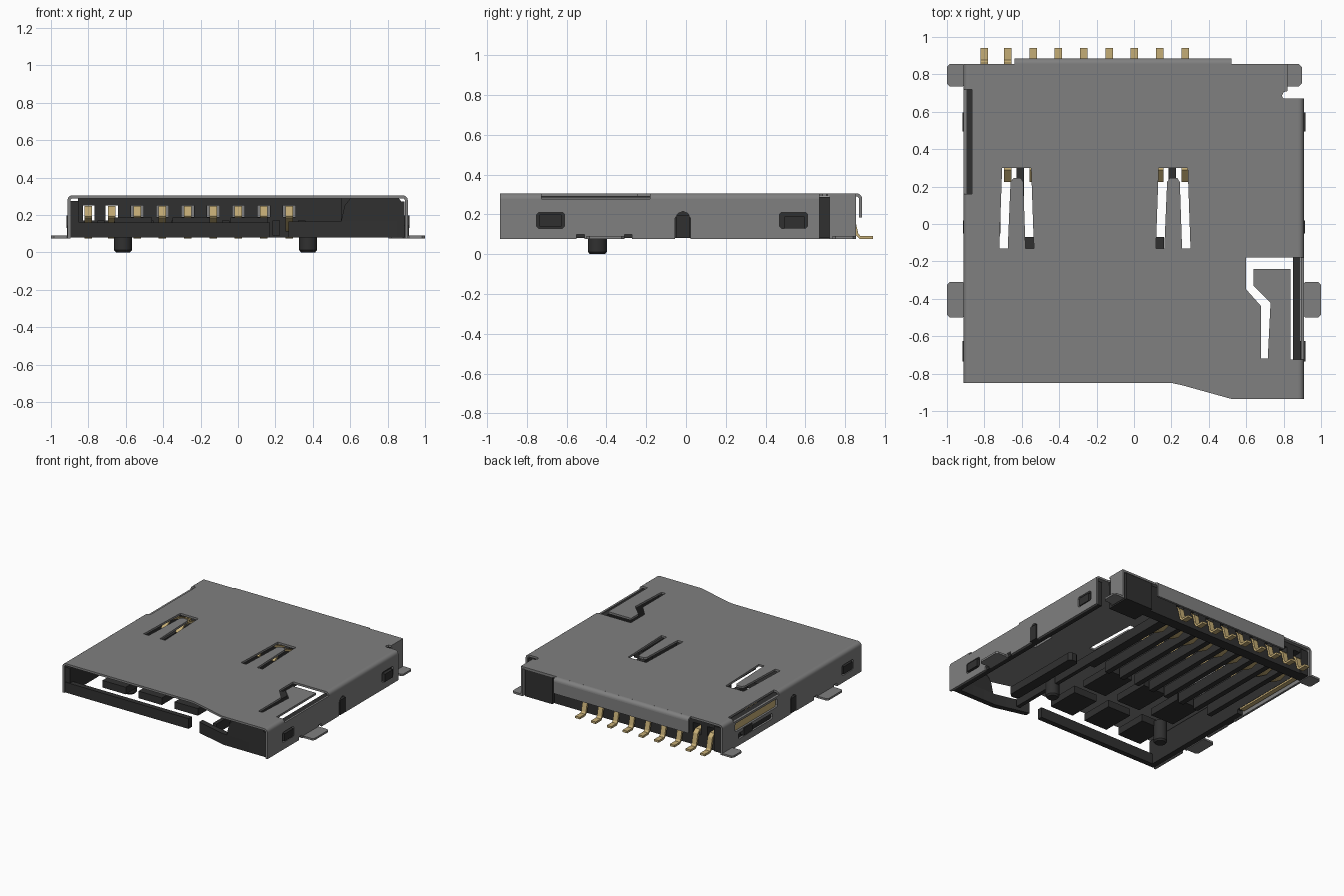
import bpy, bmesh, math
from mathutils import Vector

if "Cube" in bpy.data.objects:
    bpy.data.objects.remove(bpy.data.objects["Cube"], do_unlink=True)

parts = []


def material(name, rgb, rough=0.6):
    m = bpy.data.materials.new(name)
    m.use_nodes = True
    m.diffuse_color = (*rgb, 1)
    m.roughness = rough
    b = m.node_tree.nodes.get("Principled BSDF")
    b.inputs["Base Color"].default_value = (*rgb, 1)
    b.inputs["Roughness"].default_value = rough
    return m


STEEL = material("grey steel", (0.215, 0.215, 0.215))
BLACK = material("black plastic", (0.03, 0.03, 0.03))
GOLD = material("gold contact", (0.56, 0.42, 0.18))


def add_mesh(name, bm, mat):
    me = bpy.data.meshes.new(name)
    bm.to_mesh(me)
    bm.free()
    me.materials.append(mat)
    ob = bpy.data.objects.new(name, me)
    bpy.context.collection.objects.link(ob)
    parts.append(ob)
    return ob


def slab(name, loops, lo, hi, axis, mat):
    """Extrude a flat outline with holes from lo to hi along an axis."""
    cu = bpy.data.curves.new(name, 'CURVE')
    cu.dimensions, cu.fill_mode, cu.extrude = '2D', 'BOTH', (hi - lo) / 2
    for loop in loops:
        sp = cu.splines.new('POLY')
        sp.points.add(len(loop) - 1)
        for p, (u, v) in zip(sp.points, loop):
            p.co = (u, v, 0, 1)
        sp.use_cyclic_u = True
    tmp = bpy.data.objects.new(name + "_outline", cu)
    bpy.context.collection.objects.link(tmp)
    bpy.context.view_layer.update()
    dg = bpy.context.evaluated_depsgraph_get()
    me = bpy.data.meshes.new_from_object(tmp.evaluated_get(dg))
    bm = bmesh.new()
    bm.from_mesh(me)
    bpy.data.objects.remove(tmp, do_unlink=True)
    bpy.data.curves.remove(cu)
    bpy.data.meshes.remove(me)
    mid = (lo + hi) / 2
    for v in bm.verts:
        a, b, w = v.co.x, v.co.y, v.co.z + mid
        v.co = {'X': (w, a, b), 'Y': (a, w, b), 'Z': (a, b, w)}[axis]
    bmesh.ops.remove_doubles(bm, verts=bm.verts, dist=1e-5)
    bmesh.ops.recalc_face_normals(bm, faces=bm.faces)
    return add_mesh(name, bm, mat)


def rect(u0, u1, v0, v1, c=0):
    """Rectangle outline, with cut corners if c is given."""
    if not c:
        return [(u0, v0), (u1, v0), (u1, v1), (u0, v1)]
    return [(u0 + c, v0), (u1 - c, v0), (u1, v0 + c), (u1, v1 - c),
            (u1 - c, v1), (u0 + c, v1), (u0, v1 - c), (u0, v0 + c)]


def box(name, x0, x1, y0, y1, z0, z1, mat, c=0):
    return slab(name, [rect(x0, x1, y0, y1, c)], z0, z1, 'Z', mat)


def bend(name, cu, sign, lo, hi, axis):
    """Quarter-round fold between the top plate and a wall."""
    cv = 0.277
    arc = [i * math.pi / 12 for i in range(7)]
    ring = [(cu + sign * 0.028 * math.cos(a), cv + 0.028 * math.sin(a)) for a in arc]
    ring += [(cu + sign * 0.012 * math.cos(a), cv + 0.012 * math.sin(a)) for a in arc[::-1]]
    slab(name, [ring], lo, hi, axis, STEEL)


def ribbon(path, t):
    """Thicken an open path into a closed outline."""
    pts = [Vector(p) for p in path]
    a, b = [], []
    for i, p in enumerate(pts):
        d = (pts[min(i + 1, len(pts) - 1)] - pts[max(i - 1, 0)]).normalized()
        n = Vector((-d.y, d.x)) * t / 2
        a.append(tuple(p + n))
        b.append(tuple(p - n))
    return a + b[::-1]


# Top plate: outline with the side spring cut-outs, plus two U-shaped slots
plate = [(-0.884, -0.85), (0.2, -0.85), (0.25, -0.86), (0.52, -0.935), (0.88, -0.935),
         (0.88, -0.725), (0.838, -0.725), (0.838, -0.24), (0.64, -0.24), (0.64, -0.33),
         (0.73, -0.42), (0.715, -0.72), (0.68, -0.72), (0.68, -0.44), (0.60, -0.35),
         (0.60, -0.18), (0.88, -0.18), (0.88, 0.67), (0.80, 0.67), (0.79, 0.685),
         (0.80, 0.705), (0.82, 0.71), (0.82, 0.855), (0.52, 0.855), (0.52, 0.858),
         (-0.64, 0.858), (-0.64, 0.855), (-0.884, 0.855), (-0.884, 0.72),
         (-0.865, 0.72), (-0.865, 0.16), (-0.884, 0.16)]
u_slot = [(-0.705, 0.30), (-0.55, 0.30), (-0.535, -0.13), (-0.58, -0.13), (-0.592, 0.225),
          (-0.605, 0.245), (-0.645, 0.245), (-0.66, 0.225), (-0.675, -0.13), (-0.72, -0.13)]
slab("top_plate", [plate, u_slot, [(x + 0.837, y) for x, y in u_slot]],
     0.289, 0.305, 'Z', STEEL)

# Folded edges
bend("right_front_fold", 0.88, 1, -0.935, -0.725, 'Y')
bend("right_fold", 0.88, 1, -0.18, 0.67, 'Y')
bend("left_fold", -0.884, -1, -0.85, 0.16, 'Y')
bend("left_back_fold", -0.884, -1, 0.72, 0.855, 'Y')
bend("back_fold", 0.857, 1, -0.64, 0.52, 'X')


# Side walls with latch windows, an arched slot and notches beside the tab
def wall(y0, y1):
    return [(y0, 0.075), (-0.55, 0.075), (-0.55, 0.10), (-0.51, 0.10), (-0.51, 0.075),
            (-0.31, 0.075), (-0.31, 0.10), (-0.27, 0.10), (-0.27, 0.075),
            (-0.055, 0.075), (-0.055, 0.18), (-0.04, 0.205), (-0.015, 0.215),
            (0.01, 0.205), (0.022, 0.18), (0.022, 0.075), (y1, 0.075),
            (y1, 0.277), (y0, 0.277)]


window = rect(-0.75, -0.61, 0.13, 0.21, 0.01)
slab("right_wall", [wall(-0.935, 0.67), window, rect(0.47, 0.61, 0.13, 0.21, 0.01)],
     0.892, 0.908, 'X', STEEL)
slab("left_wall", [wall(-0.85, 0.855), window, rect(0.18, 0.70, 0.195, 0.26, 0.01),
                   rect(0.24, 0.66, 0.125, 0.17, 0.01)], -0.912, -0.896, 'X', STEEL)
slab("right_back_wall", [rect(0.72, 0.855, 0.075, 0.29)], 0.804, 0.82, 'X', STEEL)
slab("back_flap", [rect(-0.64, 0.52, 0.185, 0.277)], 0.869, 0.885, 'Y', STEEL)

# Solder tabs
box("right_tab", 0.9, 1.0, -0.50, -0.31, 0.075, 0.09, STEEL, 0.015)
box("left_tab", -1.0, -0.9, -0.50, -0.31, 0.075, 0.09, STEEL, 0.015)
box("left_back_tab", -1.0, -0.9, 0.735, 0.855, 0.075, 0.09, STEEL, 0.015)
box("right_back_tab", 0.805, 0.897, 0.735, 0.855, 0.075, 0.09, STEEL, 0.015)

# Plastic frame: side rails, latch bumps and slot keys
box("right_rail", 0.85, 0.891, -0.925, 0.66, 0.08, 0.272, BLACK)
box("left_rail", -0.895, -0.85, -0.845, 0.12, 0.08, 0.275, BLACK)
box("left_back_rail", -0.895, -0.83, 0.75, 0.84, 0.08, 0.275, BLACK)
box("right_back_block", 0.55, 0.786, 0.665, 0.853, 0.08, 0.288, BLACK)
for side, s in (("right", 1), ("left", -1)):
    for i, (y, half, z0, z1, reach) in enumerate([(-0.68, 0.055, 0.14, 0.198, 0.916),
                                                  (0.545, 0.05, 0.13, 0.19, 0.916),
                                                  (-0.016, 0.034, 0.08, 0.195, 0.913)]):
        x0, x1 = sorted((s * 0.885, s * reach))
        box("%s_latch_bump_%d" % (side, i), x0, x1, y - half, y + half, z0, z1, BLACK)

# Front frame, split by a narrow gap
box("front_strip", -0.89, 0.17, -0.85, -0.81, 0.08, 0.16, BLACK)
slab("front_corner_strip", [[(0.27, -0.86), (0.52, -0.925), (0.89, -0.925), (0.89, -0.885),
                             (0.53, -0.885), (0.27, -0.82)]], 0.08, 0.165, 'Z', BLACK)
slab("front_corner_wall", [[(0.55, 0.16), (0.89, 0.16), (0.89, 0.25), (0.86, 0.288),
                            (0.60, 0.288), (0.57, 0.25)]], -0.925, -0.885, 'Y', BLACK)

# Back wall with a hole for every contact
xs = [-0.80] + [-0.675 + i * 0.1355 for i in range(8)]
holes = [rect(x - 0.033, x + 0.033, 0.17 if x < -0.6 else 0.19, 0.25) for x in xs]
slab("back_wall", [rect(-0.855, 0.56, 0.08, 0.288)] + holes, 0.75, 0.83, 'Y', BLACK)

# Comb of bars between the contacts, and six pads in front of it
for i, x in enumerate(xs):
    box("comb_bar_%d" % i, x + 0.0475, x + 0.0875, -0.05, 0.755, 0.09, 0.17, BLACK)
for i, x in enumerate((0.06, -0.25, -0.56)):
    box("front_pad_%d" % i, x - 0.1, x + 0.1, -0.72, -0.46, 0.13, 0.185, BLACK)
    box("rear_pad_%d" % i, x - 0.1, x + 0.1, -0.36, -0.07, 0.13, 0.185, BLACK)

# Card slider and its guide wall
box("slider_bar", 0.44, 0.52, -0.75, -0.08, 0.10, 0.16, BLACK, 0.02)
box("slider_wall", 0.36, 0.39, -0.82, 0.755, 0.09, 0.165, BLACK)

# Locating pegs
for i, x in enumerate((-0.615, 0.375)):
    bm = bmesh.new()
    rings = [(0.038, 0.0), (0.048, 0.012), (0.048, 0.165)]
    loops = [[bm.verts.new((x + r * math.cos(k * math.pi / 12),
                            -0.445 + r * math.sin(k * math.pi / 12), z))
              for k in range(24)] for r, z in rings]
    for lo, hi in zip(loops, loops[1:]):
        for k in range(24):
            bm.faces.new((lo[k], lo[(k + 1) % 24], hi[(k + 1) % 24], hi[k]))
    bm.faces.new(loops[0][::-1])
    bm.faces.new(loops[-1])
    add_mesh("locating_peg_%d" % i, bm, BLACK)

# Spring contacts with bent solder feet
path = [(0.94, 0.083), (0.875, 0.083), (0.858, 0.10), (0.84, 0.18), (0.82, 0.20),
        (0.74, 0.20), (0.70, 0.14), (0.62, 0.12), (0.55, 0.14),
        (0.36, 0.225), (0.29, 0.24), (0.23, 0.185)]
for i, x in enumerate(xs):
    slab("contact_%d" % i, [ribbon(path, 0.016)], x - 0.02, x + 0.02, 'X', GOLD)

# Card-detect switch along the left side: holder, leaf spring and lower plate
box("switch_holder", -0.88, -0.85, 0.12, 0.75, 0.11, 0.275, BLACK)
box("switch_lip", -0.895, -0.88, 0.12, 0.75, 0.262, 0.275, BLACK)
box("switch_leaf", -0.892, -0.882, 0.17, 0.71, 0.185, 0.26, GOLD)
box("switch_plate", -0.885, -0.85, 0.15, 0.75, 0.095, 0.108, GOLD)

# Smooth the folds and pegs, keep real edges sharp
bpy.ops.object.select_all(action='DESELECT')
for ob in parts:
    ob.select_set(True)
bpy.context.view_layer.objects.active = parts[0]
bpy.ops.object.shade_smooth_by_angle(angle=math.radians(30))
